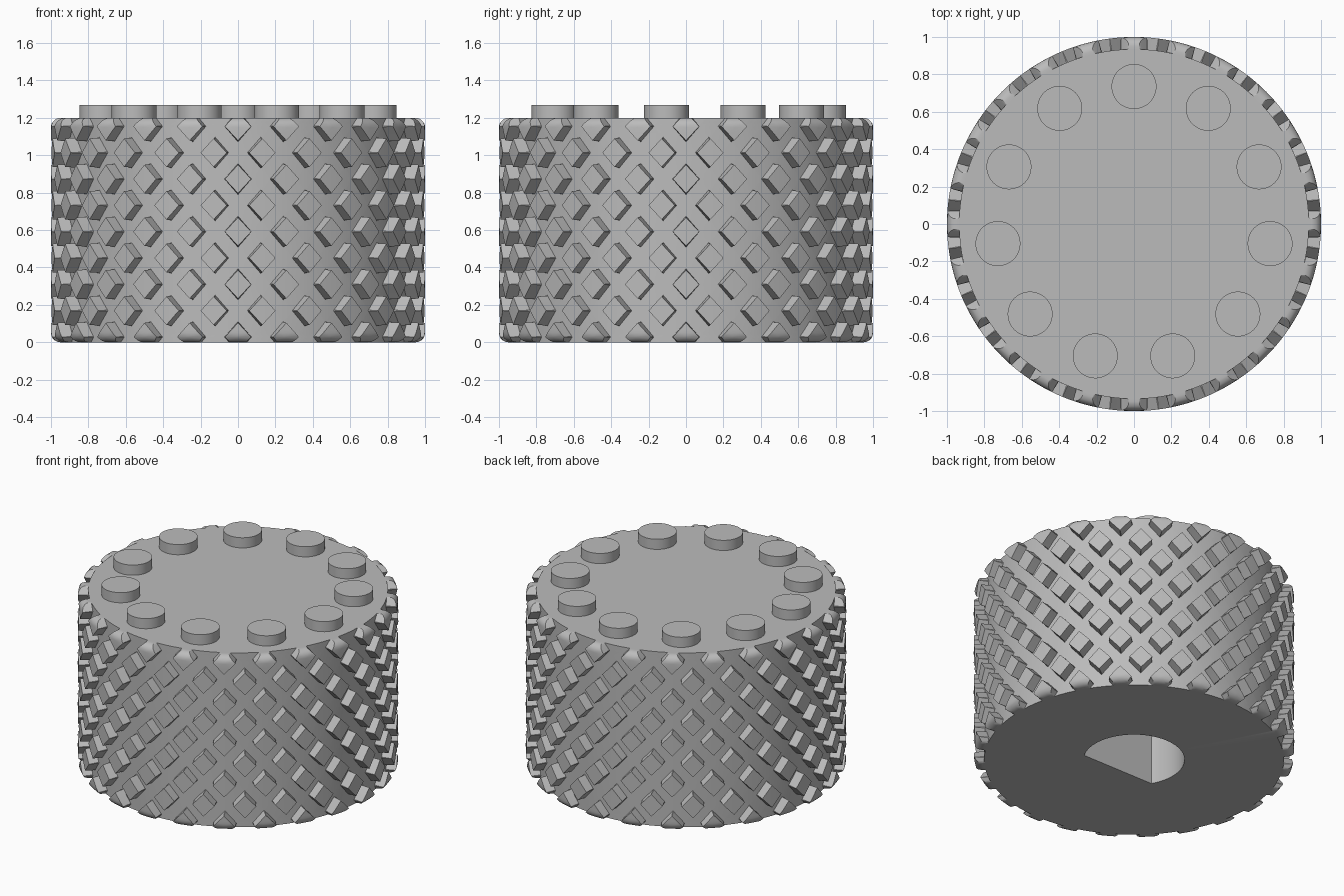
import bpy, bmesh, math
from mathutils import Matrix

if "Cube" in bpy.data.objects:
    bpy.data.objects.remove(bpy.data.objects["Cube"])

H, R, FLOOR, FILLET = 1.2, 1.0, 0.935, 0.05   # body height, radius, groove radius, rim rounding
COUNT, PITCH, Z0 = 24, 0.2816, 0.873          # diamonds per turn, vertical pitch, one diamond's height

grey = bpy.data.materials.new("plain grey")
grey.diffuse_color = (0.5, 0.5, 0.5, 1)
grey.use_nodes = True
grey.node_tree.nodes["Principled BSDF"].inputs["Base Color"].default_value = grey.diffuse_color


def finish(bm, name):
    mesh = bpy.data.meshes.new(name)
    bm.to_mesh(mesh)
    bm.free()
    mesh.materials.append(grey)
    ob = bpy.data.objects.new(name, mesh)
    bpy.context.collection.objects.link(ob)
    return ob


def smooth(ob):
    bpy.ops.object.select_all(action='DESELECT')
    ob.select_set(True)
    bpy.context.view_layer.objects.active = ob
    bpy.ops.object.shade_smooth_by_angle(angle=math.radians(30))


# knurled wall: diamonds between two crossing families of helical grooves
bm = bmesh.new()
steps = [-0.5, -0.295, -0.27, 0, 0.27, 0.295, 0.5]
N = len(steps)
for m in range(-9, 6):
    for n in range(m % 2, 2 * COUNT, 2):
        grid = []
        for du in steps:
            for dv in steps:
                a = (n + du + dv) / 2 * math.tau / COUNT - math.pi / 2
                z = Z0 + (m + du - dv) / 2 * PITCH
                r = R if max(abs(du), abs(dv)) < 0.28 else FLOOR
                grid.append(bm.verts.new((r * math.cos(a), r * math.sin(a), z)))
        for i in range(N - 1):
            for j in range(N - 1):
                k = i * N + j
                bm.faces.new((grid[k], grid[k + 1], grid[k + N + 1], grid[k + N]))
bmesh.ops.remove_doubles(bm, verts=bm.verts, dist=0.0005)

# trim to height, and round both rims
for z, side in ((0, -1), (H, 1)):
    bmesh.ops.bisect_plane(bm, geom=bm.verts[:] + bm.edges[:] + bm.faces[:], dist=1e-5,
                           plane_co=(0, 0, z), plane_no=(0, 0, side), clear_outer=True)
    for s in range(1, 6):
        level = z - side * FILLET * (1 - math.cos(math.radians(18 * s)))
        bmesh.ops.bisect_plane(bm, geom=bm.verts[:] + bm.edges[:] + bm.faces[:], dist=1e-5,
                               plane_co=(0, 0, level), plane_no=(0, 0, 1))
for v in bm.verts:
    edge = max(0, FILLET - min(v.co.z, H - v.co.z))
    limit = R - FILLET + math.sqrt(max(0, FILLET ** 2 - edge ** 2))
    r = math.hypot(v.co.x, v.co.y)
    if r > limit:
        v.co.x *= limit / r
        v.co.y *= limit / r

# flat top and bottom
bmesh.ops.edgeloop_fill(bm, edges=[e for e in bm.edges if e.is_boundary])
bmesh.ops.recalc_face_normals(bm, faces=bm.faces)
body = finish(bm, "knurled_body")

# D-shaped shaft socket in the underside
bm = bmesh.new()
start = -math.pi / 6
ring = []
for i in range(49):
    a = start + i / 48 * math.radians(240)
    ring.append(bm.verts.new((0.315 * math.cos(a), 0.315 * math.sin(a), -0.2)))
base = bm.faces.new(ring)
top = bmesh.ops.extrude_face_region(bm, geom=[base])['geom']
bmesh.ops.translate(bm, vec=(0, 0, 1.0), verts=[g for g in top if isinstance(g, bmesh.types.BMVert)])
bmesh.ops.recalc_face_normals(bm, faces=bm.faces)
cutter = finish(bm, "socket_cutter")
cutter.hide_render = True
cut = body.modifiers.new("socket", 'BOOLEAN')
cut.operation, cut.solver, cut.object = 'DIFFERENCE', 'EXACT', cutter
bpy.context.view_layer.objects.active = body
bpy.ops.object.modifier_apply(modifier=cut.name)
bpy.data.objects.remove(cutter)
smooth(body)

# ring of round pegs on the top
for i in range(11):
    a = math.pi / 2 + i * math.tau / 11
    bm = bmesh.new()
    bmesh.ops.create_cone(bm, cap_ends=True, segments=48, radius1=0.12, radius2=0.12, depth=0.09,
                          matrix=Matrix.Translation((0.735 * math.cos(a), 0.735 * math.sin(a), H + 0.025)))
    smooth(finish(bm, f"top_peg_{i + 1}"))
